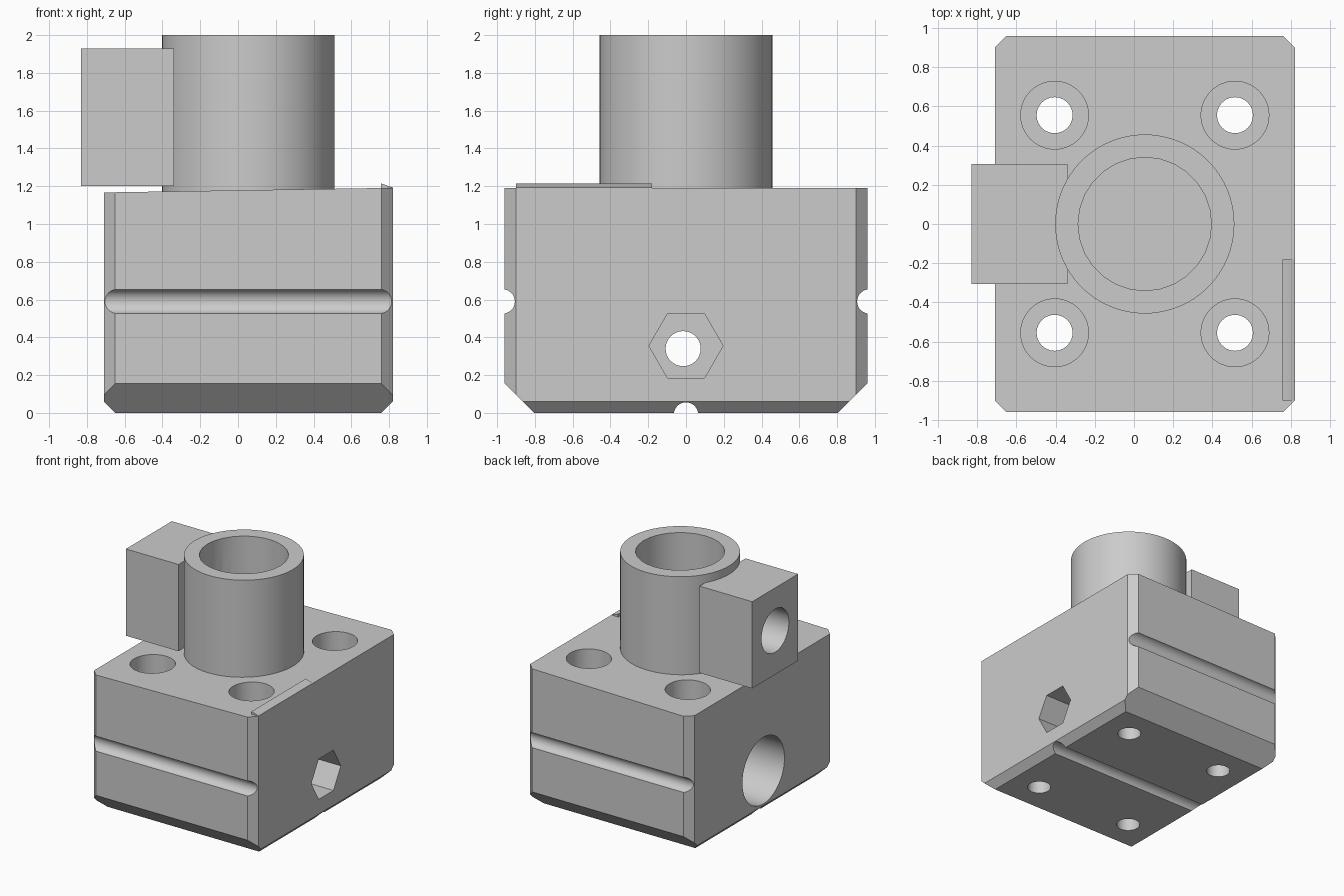
import bpy, bmesh
from math import pi, radians
from mathutils import Vector, Matrix

cube = bpy.data.objects.get("Cube")
if cube:
    bpy.data.objects.remove(cube, do_unlink=True)

grey = bpy.data.materials.new("plain_grey")
grey.use_nodes = True
color = (0.6, 0.6, 0.6, 1)
grey.diffuse_color = color
grey.node_tree.nodes["Principled BSDF"].inputs["Base Color"].default_value = color


def finish(name, bm):
    bmesh.ops.recalc_face_normals(bm, faces=bm.faces[:])
    mesh = bpy.data.meshes.new(name)
    bm.to_mesh(mesh)
    bm.free()
    mesh.materials.append(grey)
    obj = bpy.data.objects.new(name, mesh)
    bpy.context.collection.objects.link(obj)
    return obj


def box_bm(lo, hi):
    lo, hi = Vector(lo), Vector(hi)
    bm = bmesh.new()
    size = hi - lo
    bmesh.ops.create_cube(bm, size=1, matrix=Matrix.Translation((lo + hi) / 2) @ Matrix.Diagonal((*size, 1)))
    return bm


def rod(name, start, end, radius, sides=48, turn=0):
    """Closed cylinder or prism between two points."""
    start, end = Vector(start), Vector(end)
    axis = end - start
    rot = axis.to_track_quat('Z', 'Y').to_matrix().to_4x4()
    bm = bmesh.new()
    bmesh.ops.create_cone(bm, cap_ends=True, segments=sides, radius1=radius, radius2=radius,
                          depth=axis.length,
                          matrix=Matrix.Translation((start + end) / 2) @ rot @ Matrix.Rotation(turn, 4, 'Z'))
    return finish(name, bm)


def slice_off(bm, point, normal):
    """Trim everything beyond a plane and close the cut."""
    cut = bmesh.ops.bisect_plane(bm, geom=bm.verts[:] + bm.edges[:] + bm.faces[:],
                                 plane_co=point, plane_no=normal, clear_outer=True)
    edges = [g for g in cut["geom_cut"] if isinstance(g, bmesh.types.BMEdge)]
    bmesh.ops.contextual_create(bm, geom=edges)


def carve(obj, cutters):
    bpy.context.view_layer.objects.active = obj
    for cutter in cutters:
        mod = obj.modifiers.new("cut", 'BOOLEAN')
        mod.operation = 'DIFFERENCE'
        mod.solver = 'EXACT'
        mod.object = cutter
        bpy.ops.object.modifier_apply(modifier=mod.name)


# Chamfered body with a slightly sloping top
LEFT, RIGHT, DEPTH = -0.71, 0.82, 0.96
bm = box_bm((LEFT, -DEPTH, 0), (RIGHT, DEPTH, 1.3))
slice_off(bm, (LEFT, 0, 1.167), (-0.016, 0, 1))
for side in (-1, 1):
    slice_off(bm, (0, side * DEPTH, 0.155), (0, side, -1))
for edge, sx in ((LEFT, -1), (RIGHT, 1)):
    slice_off(bm, (edge, 0, 0.06), (sx, 0, -1))
    for sy in (-1, 1):
        slice_off(bm, (edge, sy * (DEPTH - 0.06), 0), (sx, sy, 0))
body = finish("body", bm)

# Upright tube and side block
CX = 0.055
tube = rod("tube", (CX, 0, 1.16), (CX, 0, 2), 0.457, 64)
block = finish("side_block", box_bm((-0.83, -0.305, 1.2), (-0.34, 0.305, 1.93)))

# Thin raised lip on the top edge
bm = box_bm((0.757, -0.9, 1.18), (RIGHT, -0.18, 1.215))
slice_off(bm, (0.757, 0, 1.215), (0.35, 0, 1))
lip = finish("edge_lip", bm)

# Bores and grooves
tube_bore = rod("tube_bore", (CX, 0, 0.85), (CX, 0, 2.2), 0.34, 28)
block_bore = rod("block_bore", (-1, 0, 1.57), (CX, 0, 1.57), 0.182)
body_cutters = [tube_bore,
                rod("side_bore", (-1, -0.015, 0.355), (0, -0.015, 0.355), 0.28),
                rod("cross_hole", (-1, -0.015, 0.34), (1, -0.015, 0.34), 0.093, 32),
                rod("bottom_groove", (-1, 0, -0.008), (1, 0, -0.008), 0.064, 32)]
hexagon = rod("hex_pocket", (0.5, 0, 0.355), (1, 0, 0.355), 0.196, 6)
# Put two hexagon corners level, pointing front and back
widest = max(abs(v.co.y) for v in hexagon.data.vertices)
if widest < 0.19:
    hexagon.data.transform(Matrix.Translation((0, 0, 0.355)) @ Matrix.Rotation(pi / 6, 4, 'X')
                           @ Matrix.Translation((0, 0, -0.355)))
body_cutters.append(hexagon)
for sy in (-1, 1):
    y = sy * 0.97
    body_cutters.append(rod("side_groove", (-1, y, 0.59), (1, y, 0.59), 0.064, 32))
    for x in (-0.405, 0.515):
        y = sy * 0.555
        body_cutters.append(rod("bolt_hole", (x, y, -0.2), (x, y, 1.4), 0.092, 24))
        body_cutters.append(rod("bolt_recess", (x, y, 0.65), (x, y, 1.4), 0.173))

carve(body, body_cutters)
carve(tube, [tube_bore, block_bore])
carve(block, [tube_bore, block_bore])
for cutter in body_cutters + [block_bore]:
    bpy.data.objects.remove(cutter, do_unlink=True)

# Smooth round walls, keep edges sharp
bpy.ops.object.select_all(action='DESELECT')
for obj in (body, tube, block, lip):
    obj.select_set(True)
bpy.context.view_layer.objects.active = body
bpy.ops.object.shade_smooth_by_angle(angle=radians(30))
